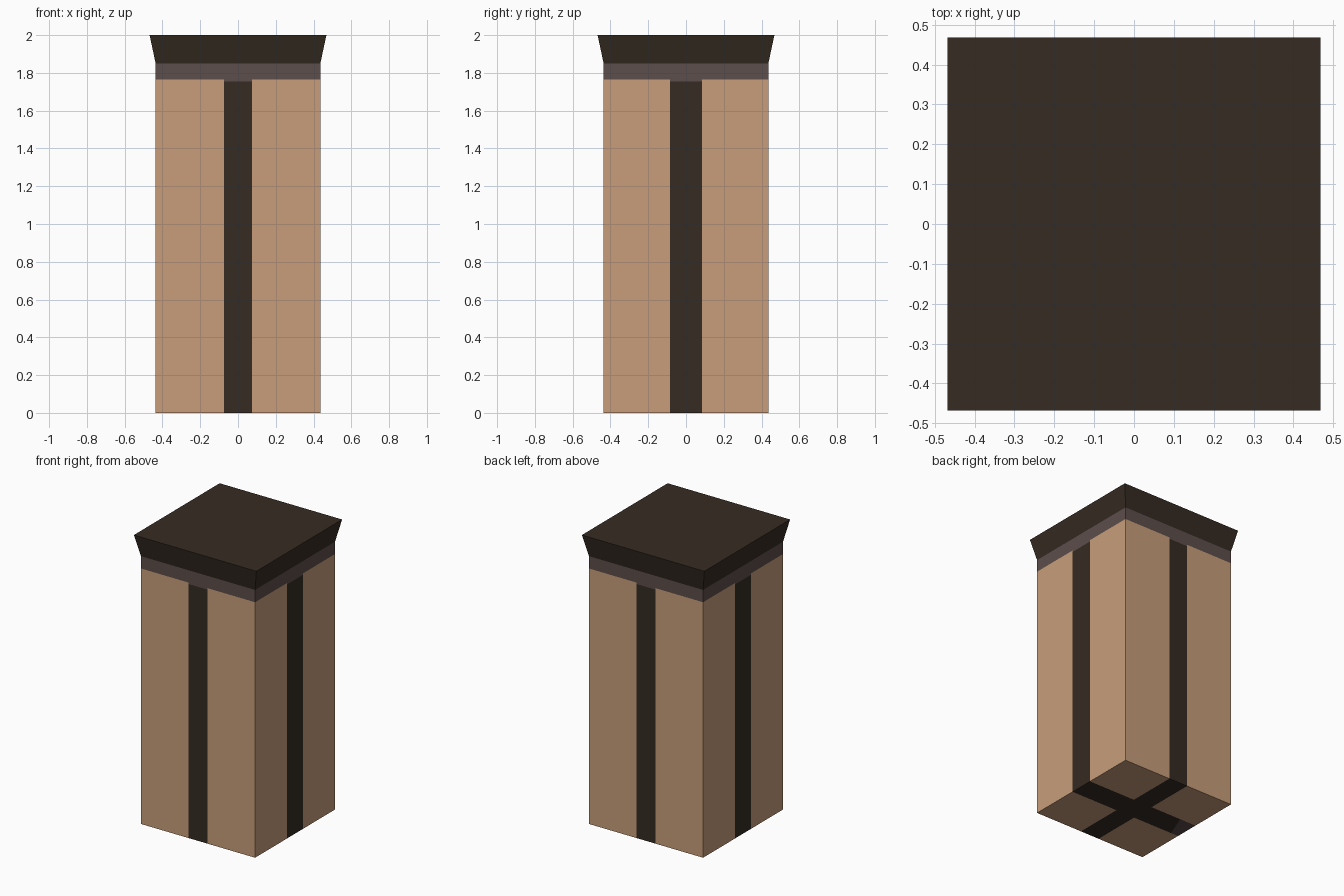
import bpy, bmesh
from mathutils import Vector

if "Cube" in bpy.data.objects:
    bpy.data.objects.remove(bpy.data.objects["Cube"])


def material(name, rgb):
    linear = [((c / 255 + 0.055) / 1.055) ** 2.4 for c in rgb] + [1]
    mat = bpy.data.materials.new(name)
    mat.use_nodes = True
    mat.diffuse_color = linear
    mat.node_tree.nodes["Principled BSDF"].inputs["Base Color"].default_value = linear
    return mat


tan = material("tan", (200, 157, 122))
dark = material("dark_brown", (53, 43, 34))
mauve = material("mauve_brown", (92, 78, 75))

HALF, RIM = 0.436, 0.468
BAND_LOW, BAND_HIGH, TOP = 1.765, 1.85, 2.0
STRIPE_X, STRIPE_Y, STRIPE_TOP = 0.073, 0.086, 1.755


def square_section(low, low_half, high, high_half, cap_low=False, cap_high=False):
    """Four walls between two squares, with optional end faces."""
    bm = bmesh.new()
    corners = [(-1, -1), (1, -1), (1, 1), (-1, 1)]
    a = [bm.verts.new((x * low_half, y * low_half, low)) for x, y in corners]
    b = [bm.verts.new((x * high_half, y * high_half, high)) for x, y in corners]
    for i in range(4):
        j = (i + 1) % 4
        bm.faces.new((a[i], a[j], b[j], b[i]))
    if cap_low:
        bm.faces.new(a[::-1])
    if cap_high:
        bm.faces.new(b)
    return bm


def finish(name, bm, *mats):
    bm.normal_update()
    mesh = bpy.data.meshes.new(name)
    bm.to_mesh(mesh)
    bm.free()
    for mat in mats:
        mesh.materials.append(mat)
    obj = bpy.data.objects.new(name, mesh)
    bpy.context.collection.objects.link(obj)


def cut(bm, faces, point, normal):
    geom = list({e for f in faces for e in f.edges}) + list(faces)
    bmesh.ops.bisect_plane(bm, geom=geom, plane_co=point, plane_no=normal)


# Body, cut along the stripe edges
body = square_section(0, HALF, BAND_LOW, HALF, cap_low=True)
for side in (-1, 1):
    cut(body, body.faces[:], (side * STRIPE_X, 0, 0), (1, 0, 0))
    cut(body, body.faces[:], (0, side * STRIPE_Y, 0), (0, 1, 0))
cut(body, body.faces[:], (0, 0, STRIPE_TOP), (0, 0, 1))

# Slanted patch at the end of one arm of the cross underneath
slant_point, slant = Vector((-0.345, 0, 0)), Vector((0.172, -0.067, 0))
body.normal_update()
arm = [f for f in body.faces if f.normal.z < -0.5
       and f.calc_center_median().x < -STRIPE_X
       and abs(f.calc_center_median().y) < STRIPE_Y]
cut(body, arm, slant_point, slant)

# Stripes on the walls and the cross underneath
body.normal_update()
for f in body.faces:
    c = f.calc_center_median()
    in_x, in_y = abs(c.x) < STRIPE_X, abs(c.y) < STRIPE_Y
    if in_x or in_y:
        patch = f.normal.z < -0.5 and in_y and (c - slant_point).dot(slant) < 0
        f.material_index = 2 if patch or c.z > STRIPE_TOP else 1
finish("body", body, tan, dark, mauve)

# Neck band and flared lid
finish("neck_band", square_section(BAND_LOW, HALF, BAND_HIGH, HALF), mauve)
finish("flared_lid", square_section(BAND_HIGH, HALF, TOP, RIM, cap_high=True), dark)
